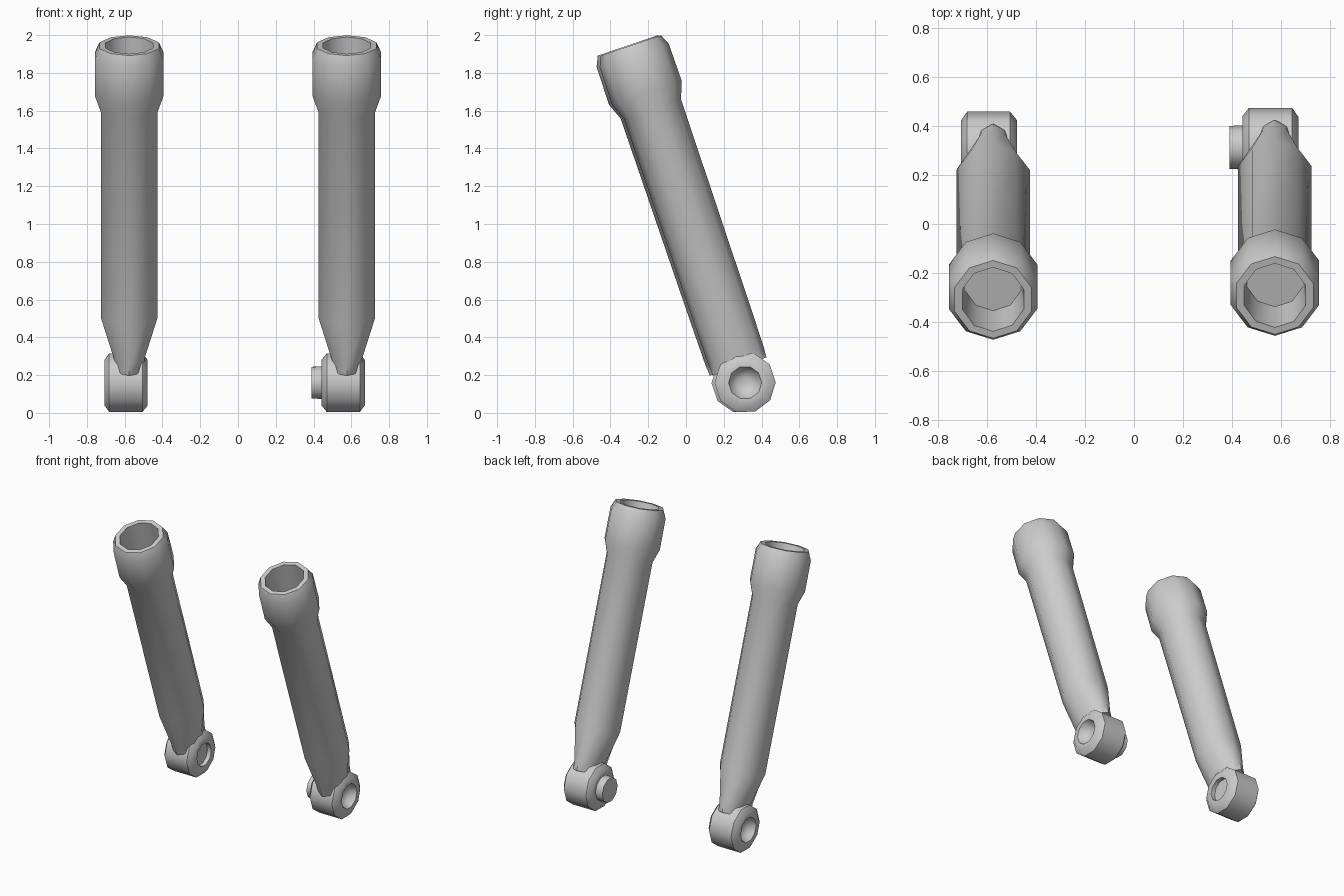
import bpy, bmesh, math
from mathutils import Vector

if "Cube" in bpy.data.objects:
    bpy.data.objects.remove(bpy.data.objects["Cube"])

TILT = math.atan2(0.321, 0.947)
X = Vector((1, 0, 0))
U = Vector((0, -math.sin(TILT), math.cos(TILT)))   # along the arm
V = Vector((0, math.cos(TILT), math.sin(TILT)))    # across the arm


def loft(name, origin, axis, a, b, rings, sides):
    """Skin rings of (distance, radius a, radius b) along an axis, capped at both ends."""
    bm = bmesh.new()
    loops = []
    for d, ra, rb in rings:
        loop = []
        for i in range(sides):
            t = 2 * math.pi * (i + 0.5) / sides
            loop.append(bm.verts.new(origin + axis * d + a * ra * math.cos(t) + b * rb * math.sin(t)))
        loops.append(loop)
    for p, q in zip(loops, loops[1:]):
        for i in range(sides):
            j = (i + 1) % sides
            bm.faces.new((p[i], p[j], q[j], q[i]))
    bm.faces.new(loops[0])
    bm.faces.new(loops[-1])
    bmesh.ops.recalc_face_normals(bm, faces=bm.faces)
    mesh = bpy.data.meshes.new(name)
    bm.to_mesh(mesh)
    bm.free()
    obj = bpy.data.objects.new(name, mesh)
    bpy.context.collection.objects.link(obj)
    bpy.ops.object.select_all(action='DESELECT')
    obj.select_set(True)
    bpy.context.view_layer.objects.active = obj
    bpy.ops.object.shade_smooth_by_angle(angle=math.radians(50))
    return obj


def arm(side, s, y):
    pivot = Vector((s * 0.576, y, 0.16))

    # tapered shaft with flared, hollow head
    loft(side + "_arm_shaft", pivot, U, X, V, [
        (0.09, 0.082, 0.150), (0.15, 0.085, 0.154), (0.38, 0.158, 0.156),
        (1.53, 0.158, 0.160), (1.62, 0.190, 0.195), (1.83, 0.190, 0.193),
        (1.885, 0.165, 0.168), (1.885, 0.132, 0.138),
        (1.66, 0.120, 0.125)], 10)

    # pivot knuckle: recess on the outer side, peg or shallow socket on the inner side
    inner = [(-0.115, 0.09), (-0.168, 0.088)] if s > 0 else [(-0.115, 0.082), (-0.085, 0.082)]
    profile = [(0.055, 0.035), (0.075, 0.07), (0.114, 0.088), (0.114, 0.125),
               (0.088, 0.162), (-0.088, 0.162), (-0.115, 0.128)] + inner
    loft(side + "_arm_knuckle", pivot + X * -0.018, X * s, V, U,
         [(d, r, r) for d, r in profile], 10)


arm("left", -1, 0.297)
arm("right", 1, 0.313)
